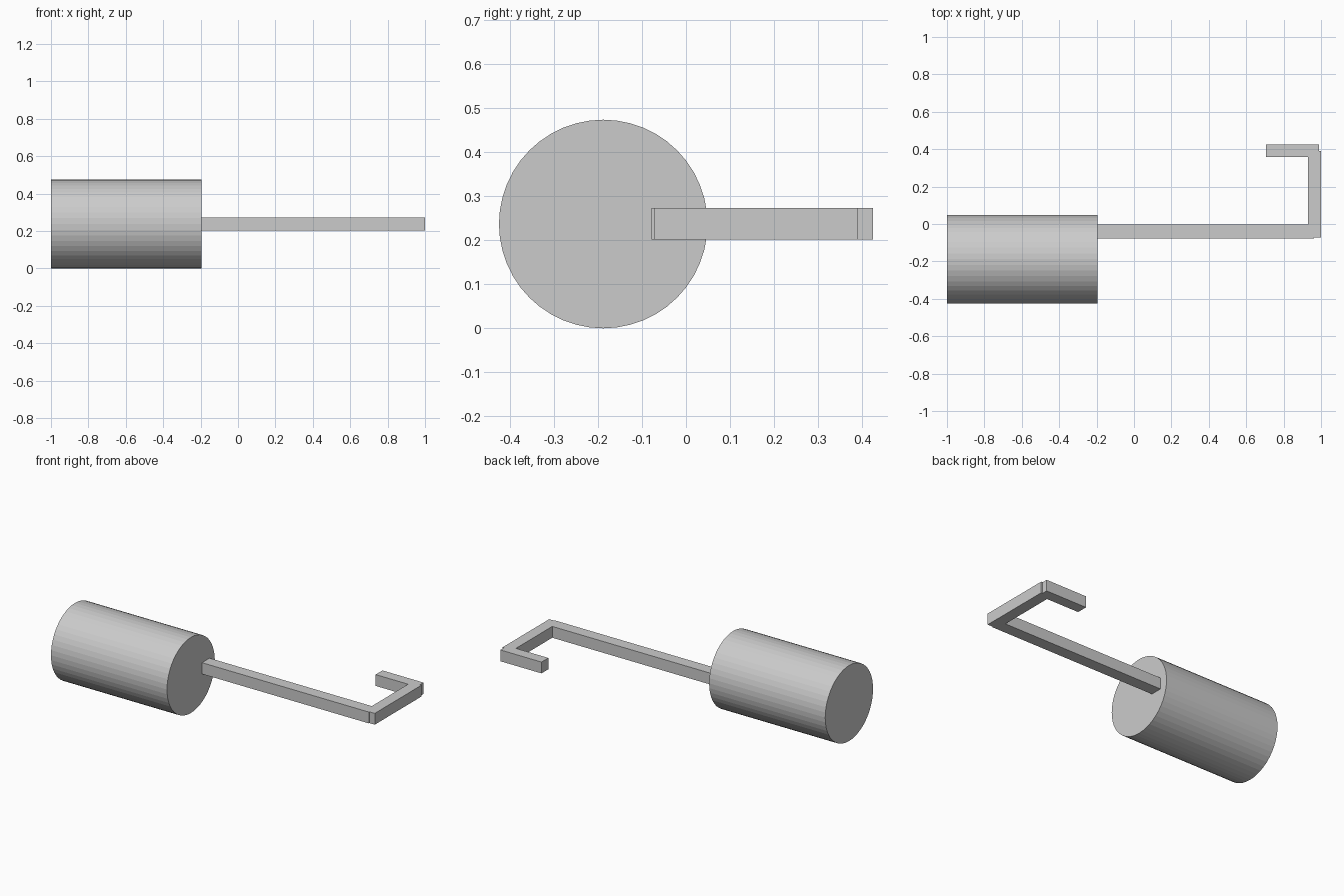
import bpy
from math import pi

old = bpy.data.objects.get("Cube")
if old:
    bpy.data.objects.remove(old, do_unlink=True)

GREY = (0.6, 0.6, 0.6, 1)
grey = bpy.data.materials.new("plain grey")
grey.use_nodes = True
grey.diffuse_color = GREY
grey.node_tree.nodes["Principled BSDF"].inputs["Base Color"].default_value = GREY


def bar(name, x, y, z=(0.202, 0.273)):
    """Square bar filling the given ranges."""
    spans = (x, y, z)
    bpy.ops.mesh.primitive_cube_add(size=1, location=[(a + b) / 2 for a, b in spans])
    ob = bpy.context.object
    ob.name = name
    ob.scale = [b - a for a, b in spans]
    bpy.ops.object.transform_apply(location=False, rotation=False, scale=True)
    ob.data.materials.append(grey)


# Roller drum lying along x
bpy.ops.mesh.primitive_cylinder_add(vertices=48, radius=0.237, depth=0.805,
                                    location=(-0.5975, -0.188, 0.237),
                                    rotation=(0, pi / 2, 0))
drum = bpy.context.object
drum.name = "roller_drum"
drum.data.materials.append(grey)

# Bent handle made of three square bars
bar("handle_shaft", (-0.195, 0.962), (-0.078, -0.003))
bar("handle_crossbar", (0.93, 1.0), (-0.073, 0.39))
bar("handle_grip", (0.705, 0.99), (0.357, 0.425))
